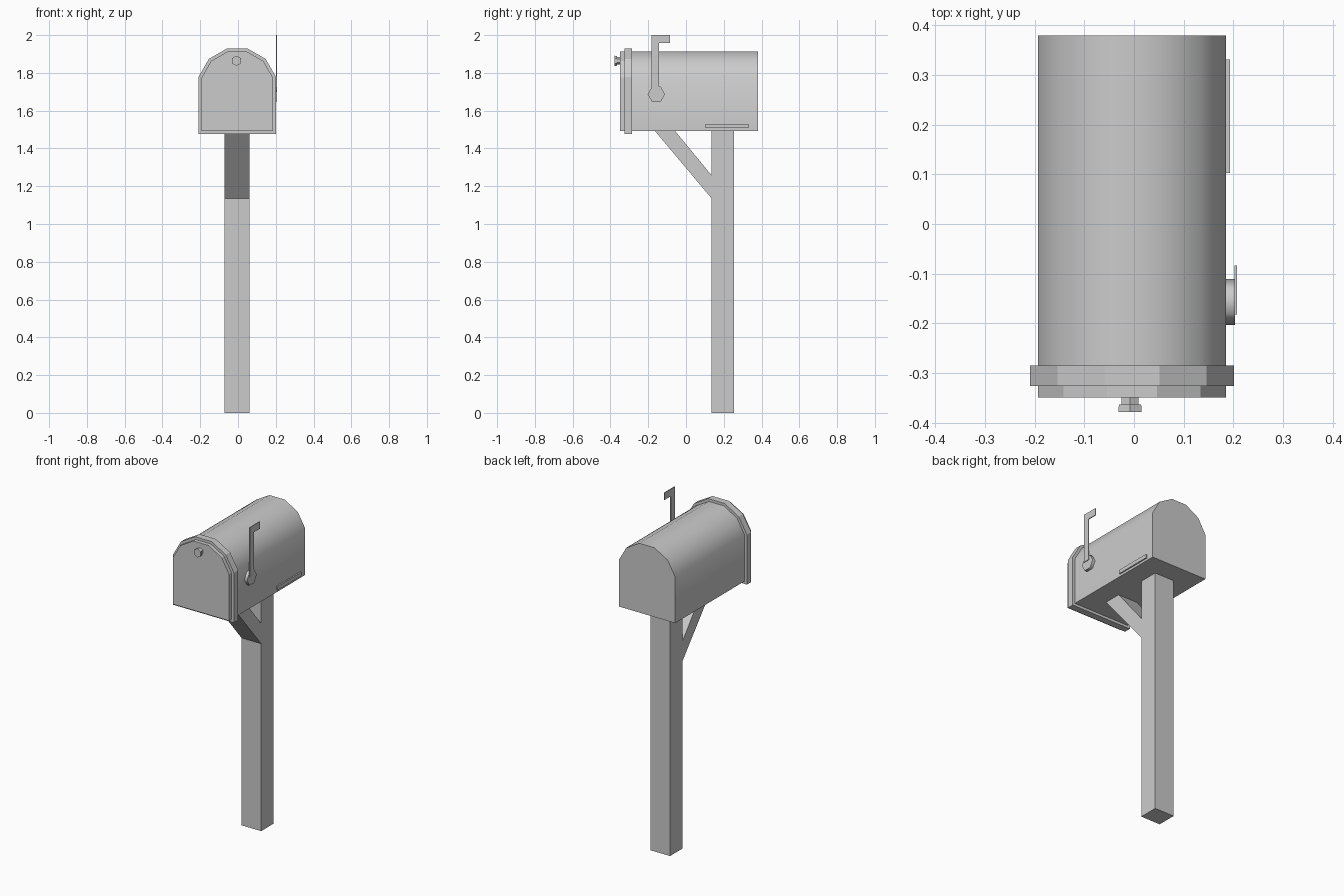
import bpy, math
from mathutils import Vector

if "Cube" in bpy.data.objects:
    bpy.data.objects.remove(bpy.data.objects["Cube"])

CX = -0.004          # the box and post sit slightly left of the flag side
ARC_Z = 1.724        # centre height of the arched top


def prism(name, pts, axis, a, b, smooth=None):
    """Extrude a 2D outline from a to b along x (pts are y,z) or y (pts are x,z)."""
    def place(p, t):
        return (t, p[0], p[1]) if axis == 'x' else (p[0], t, p[1])
    n = len(pts)
    verts = [place(p, a) for p in pts] + [place(p, b) for p in pts]
    faces = [list(range(n)), list(range(2 * n - 1, n - 1, -1))]
    faces += [[i, i + n, (i + 1) % n + n, (i + 1) % n] for i in range(n)]
    # wind every face outward from the outline
    area = sum(pts[i][0] * pts[(i + 1) % n][1] - pts[(i + 1) % n][0] * pts[i][1]
               for i in range(n))
    if (area > 0) == (axis == 'x'):
        faces = [f[::-1] for f in faces]
    mesh = bpy.data.meshes.new(name)
    mesh.from_pydata(verts, [], faces)
    obj = bpy.data.objects.new(name, mesh)
    bpy.context.collection.objects.link(obj)
    if smooth:
        select(obj)
        bpy.ops.object.shade_smooth_by_angle(angle=math.radians(smooth))
    return obj


def select(obj):
    bpy.ops.object.select_all(action='DESELECT')
    obj.select_set(True)
    bpy.context.view_layer.objects.active = obj


def arch(half, bottom):
    """Box outline with the upper half of a twelve-sided circle on top."""
    r = half / math.cos(math.radians(15))
    top = [(CX + r * math.cos(math.radians(t)), ARC_Z + r * math.sin(math.radians(t)))
           for t in range(15, 166, 30)]
    return [(CX - half, bottom), (CX + half, bottom)] + top


def box(name, x, y, z):
    return prism(name, [(y[0], z[0]), (y[1], z[0]), (y[1], z[1]), (y[0], z[1])], 'x', *x)


def hexagon(name, centre, r1, r2, depth, rot):
    bpy.ops.mesh.primitive_cone_add(vertices=6, radius1=r1, radius2=r2, depth=depth,
                                    location=centre, rotation=rot)
    obj = bpy.context.object
    obj.name = name
    return obj


# box, rim and door
prism("mailbox_body", arch(0.189, 1.493), 'y', -0.305, 0.38, smooth=40)
prism("front_rim", arch(0.205, 1.477), 'y', -0.326, -0.285)
prism("door", arch(0.189, 1.493), 'y', -0.349, -0.325)

# door knob: narrow neck flaring to a wider cap
back = (math.pi / 2, 0, 0)
for name, y0, y1, r0, r1 in (("knob_neck", -0.345, -0.365, 0.020, 0.020),
                             ("knob_cap", -0.364, -0.379, 0.026, 0.027)):
    knob = hexagon(name, (CX - 0.004, (y0 + y1) / 2, 1.864), r0, r1, y0 - y1, back)

# post and diagonal brace
box("post", (-0.071, 0.061), (0.135, 0.254), (0, 1.495))
prism("brace", [(-0.167, 1.495), (0.136, 1.135), (0.136, 1.257), (-0.06, 1.495)],
      'x', -0.071, 0.061)

# flag with hexagonal pivot on the right side
hub = [(-0.157 + 0.046 * math.cos(math.radians(t)), 1.687 + 0.046 * math.sin(math.radians(t)))
       for t in range(0, 360, 60)]
prism("flag_pivot", hub, 'x', 0.183, 0.203, smooth=65)
prism("flag", [(-0.182, 1.70), (-0.143, 1.70), (-0.143, 1.957), (-0.084, 1.957),
               (-0.084, 2.0), (-0.182, 2.0)], 'x', 0.202, 0.207)

# thin strip low on the right side
box("side_strip", (0.183, 0.193), (0.103, 0.331), (1.507, 1.53))
